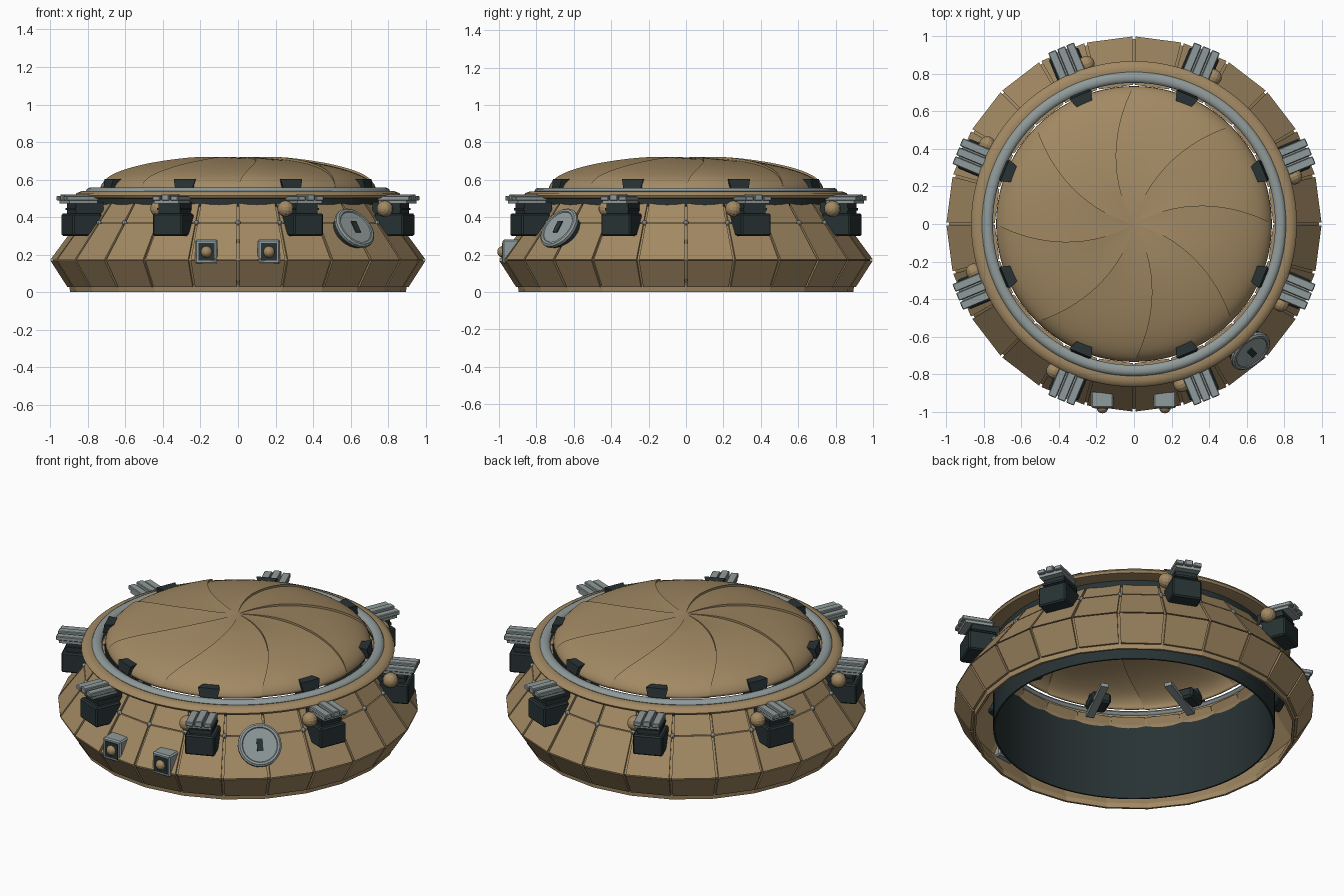
import bpy, bmesh, math
from mathutils import Matrix, Vector

if "Cube" in bpy.data.objects:
    bpy.data.objects.remove(bpy.data.objects["Cube"])


def material(name, rgb):
    m = bpy.data.materials.new(name)
    m.diffuse_color = (*rgb, 1)
    m.use_nodes = True
    m.node_tree.nodes["Principled BSDF"].inputs["Base Color"].default_value = m.diffuse_color
    return m


TAN = material("tan", (0.36, 0.25, 0.125))
GREY = material("grey", (0.28, 0.325, 0.325))
DARK = material("dark slate", (0.021, 0.032, 0.034))


def finish(name, bm, mat, matrix=None, smooth=False):
    bmesh.ops.recalc_face_normals(bm, faces=bm.faces)
    me = bpy.data.meshes.new(name)
    bm.to_mesh(me)
    bm.free()
    me.materials.append(mat)
    ob = bpy.data.objects.new(name, me)
    bpy.context.collection.objects.link(ob)
    if matrix:
        ob.matrix_world = matrix
    if smooth:
        me.shade_smooth()
        me.set_sharp_from_angle(angle=math.radians(40))
    return ob


def hexa(bm, pts):
    """Add a block from four bottom and four top corners."""
    v = [bm.verts.new(p) for p in pts]
    for f in ((0, 1, 2, 3), (4, 5, 6, 7), (0, 1, 5, 4), (1, 2, 6, 5), (2, 3, 7, 6), (3, 0, 4, 7)):
        bm.faces.new([v[i] for i in f])


def box(name, x, y, z, mat, matrix, bevel=0.0):
    """Block from (min, max) ranges in a local frame."""
    bm = bmesh.new()
    hexa(bm, [(a, b, c) for c in z for a, b in ((x[0], y[0]), (x[1], y[0]), (x[1], y[1]), (x[0], y[1]))])
    if bevel:
        bmesh.ops.bevel(bm, geom=bm.edges[:], offset=bevel, segments=1, affect='EDGES')
    return finish(name, bm, mat, matrix)


def lathe(name, profile, n, mat, closed=True, smooth=True):
    """Revolve an (r, z) profile round the z axis."""
    bm = bmesh.new()
    rows = [[bm.verts.new((r * math.cos(2 * math.pi * i / n), r * math.sin(2 * math.pi * i / n), z))
             for r, z in profile] for i in range(n)]
    m = len(profile)
    for i in range(n):
        a, b = rows[i], rows[(i + 1) % n]
        for j in range(m if closed else m - 1):
            k = (j + 1) % m
            bm.faces.new((a[j], b[j], b[k], a[k]))
    return finish(name, bm, mat, None, smooth)


def ball(name, radius, mat, matrix, u=14, v=8):
    bm = bmesh.new()
    bmesh.ops.create_uvsphere(bm, u_segments=u, v_segments=v, radius=radius)
    return finish(name, bm, mat, matrix, u > 14)


def disc(name, profile, n, mat, matrix):
    """Stack of (radius, height) rings, capped at both ends."""
    bm = bmesh.new()
    rings = [[bm.verts.new((r * math.cos(2 * math.pi * i / n), r * math.sin(2 * math.pi * i / n), h))
              for i in range(n)] for r, h in profile]
    for a, b in zip(rings, rings[1:]):
        for i in range(n):
            bm.faces.new((a[i], a[(i + 1) % n], b[(i + 1) % n], b[i]))
    bm.faces.new(rings[0])
    bm.faces.new(rings[-1])
    return finish(name, bm, mat, matrix)


def azimuth(deg):
    return Matrix.Rotation(math.radians(deg), 4, 'Z')


# Thin hollow hull behind the panels
lathe("hull_shell", [(0.895, 0), (0.898, 0.03), (0.985, 0.17), (0.75, 0.5),
                     (0.74 + 0.035, 0.45), (0.965, 0.17), (0.882, 0.03), (0.882, 0)], 24, TAN, smooth=False)

# Flat armour panels: 24 sides, three rows
SIDES = 24
bm = bmesh.new()
for r0, z0, r1, z1 in ((0.91, 0.028, 1.0, 0.168), (1.0, 0.174, 0.858, 0.367), (0.855, 0.372, 0.762, 0.50)):
    for k in range(SIDES):
        def corner(r, z, t):
            a, b = (2 * math.pi * (k + i) / SIDES for i in (0, 1))
            p = Vector((math.cos(a), math.sin(a), 0)).lerp(Vector((math.cos(b), math.sin(b), 0)), t) * r
            p.z = z
            return p
        g = 0.028
        hexa(bm, [corner(r0, z0, g), corner(r0, z0, 1 - g), corner(r0 - 0.02, z0, 1 - g), corner(r0 - 0.02, z0, g),
                  corner(r1, z1, g), corner(r1, z1, 1 - g), corner(r1 - 0.02, z1, 1 - g), corner(r1 - 0.02, z1, g)])
finish("hull_panels", bm, TAN)

# Rivets on the seam crossings
for k in range(SIDES):
    ball("rivet", 0.014, GREY, azimuth(k * 15) @ Matrix.Translation((0.855, 0, 0.37)), 8, 6)

# Inner wall, rounded collar and bright rim
lathe("inner_wall", [(0.78, 0), (0.78, 0.53), (0.77, 0.53), (0.77, 0)], 96, DARK)
lathe("collar", [(0.765, 0.5), (0.84, 0.498), (0.86, 0.502), (0.868, 0.515), (0.86, 0.528),
                 (0.835, 0.538), (0.81, 0.538), (0.765, 0.53)], 96, TAN)
lathe("rim_ring", [(0.781 + 0.029 * math.cos(t * math.pi / 5), 0.54 + 0.018 * math.sin(t * math.pi / 5))
                   for t in range(10)], 96, GREY)

# Iris dome: eight spiral blades, each lifted along one edge
R, BLADES, COLS, RINGS = 0.735, 8, 10, 20
bm = bmesh.new()
columns = []
for b in range(BLADES):
    for c in range(COLS + 1):
        t = c / COLS
        col = []
        for j in range(RINGS + 1):
            q = max(0.01, math.sin(j / RINGS * math.pi / 2))
            a = math.radians(45 * (b + t) + 30 * (1 - q))
            lift = 0.012 * (1 - t) ** 2 * min(1, q * 3) * min(1, (1 - q) * 12 + 0.3)
            z = 0.543 + 0.175 * math.sqrt(max(0, 1 - q * q)) + lift
            col.append(bm.verts.new((R * q * math.cos(a), R * q * math.sin(a), z)))
        columns.append(col)
for i, a in enumerate(columns):
    b = columns[(i + 1) % len(columns)]
    for j in range(RINGS):
        bm.faces.new((a[j], a[j + 1], b[j + 1], b[j]))
bm.faces.new([c[0] for c in columns])
dome = finish("iris_dome", bm, TAN, None, True)
solid = dome.modifiers.new("thickness", 'SOLIDIFY')
solid.thickness = 0.01
solid.offset = -1
if sum(p.normal.z for p in dome.data.polygons) < 0:
    dome.data.flip_normals()

# Eight latches on the hull and eight stops at the dome edge
for k in range(8):
    m = azimuth(22.5 + 45 * k)
    box("latch_body", (0.82, 0.985), (-0.085, 0.085), (0.30, 0.42), DARK, m, 0.008)
    box("latch_neck", (0.80, 0.96), (-0.062, 0.062), (0.41, 0.48), DARK, m)
    box("latch_band", (0.82, 0.967), (-0.067, 0.067), (0.437, 0.449), DARK, m)
    box("latch_plate", (0.84, 1.0), (-0.07, 0.07), (0.472, 0.495), GREY, m)
    for y, z in ((-0.052, 0.513), (0, 0.522), (0.052, 0.513)):
        box("latch_slat", (0.835, 1.017), (y - 0.022, y + 0.022), (0.488, z), GREY, m, 0.004)
    knob = m @ Matrix.Translation((0.885, -0.092, 0.445)) @ Matrix.Rotation(math.pi / 2, 4, 'X')
    ball("latch_knob", 0.044, TAN, knob)
    disc("knob_collar", [(0.032, -0.035), (0.032, 0.01)], 14, TAN, knob)

    bm = bmesh.new()
    hexa(bm, [(0.71, -0.045, 0.55), (0.755, -0.05, 0.55), (0.755, 0.05, 0.55), (0.71, 0.045, 0.55),
              (0.68, -0.04, 0.603), (0.745, -0.062, 0.603), (0.745, 0.062, 0.603), (0.68, 0.04, 0.603)])
    finish("dome_stop", bm, DARK, m)
    box("stop_block", (0.59, 0.72), (-0.055, 0.055), (0.50, 0.565), DARK, m, 0.012)
    bar = m @ Matrix.Translation((0.595, 0.025, 0.505)) @ Matrix.Rotation(math.radians(9), 4, 'Y')
    box("stop_bar", (-0.14, 0.14), (-0.022, 0.022), (-0.012, 0.012), GREY, bar)

# Round hatch lying on the slope at the front right
hatch = (azimuth(-47.5) @ Matrix.Translation((0.895, 0, 0.325))
         @ Matrix.Rotation(math.radians(90 - 34), 4, 'Y'))
disc("hatch_base", [(0.105, -0.06), (0.105, 0.018)], 24, DARK, hatch)
disc("hatch_cover", [(0.112, 0.012), (0.122, 0.02), (0.122, 0.036), (0.112, 0.044),
                     (0.1, 0.044), (0.096, 0.039)], 24, GREY, hatch)
box("hatch_slot", (-0.035, 0.035), (-0.017, 0.017), (0.034, 0.046), DARK, hatch)

# Two square lamps on the front
for x in (-0.168, 0.165):
    m = Matrix.Translation((x, -0.94, 0.215))
    box("lamp_housing", (-0.06, 0.06), (-0.04, 0.05), (-0.065, 0.065), GREY, m, 0.008)
    box("lamp_panel", (-0.043, 0.043), (-0.044, -0.036), (-0.047, 0.047), DARK, m)
    ball("lamp_bulb", 0.031, TAN, m @ Matrix.Translation((0, -0.038, 0)), 16, 10)
